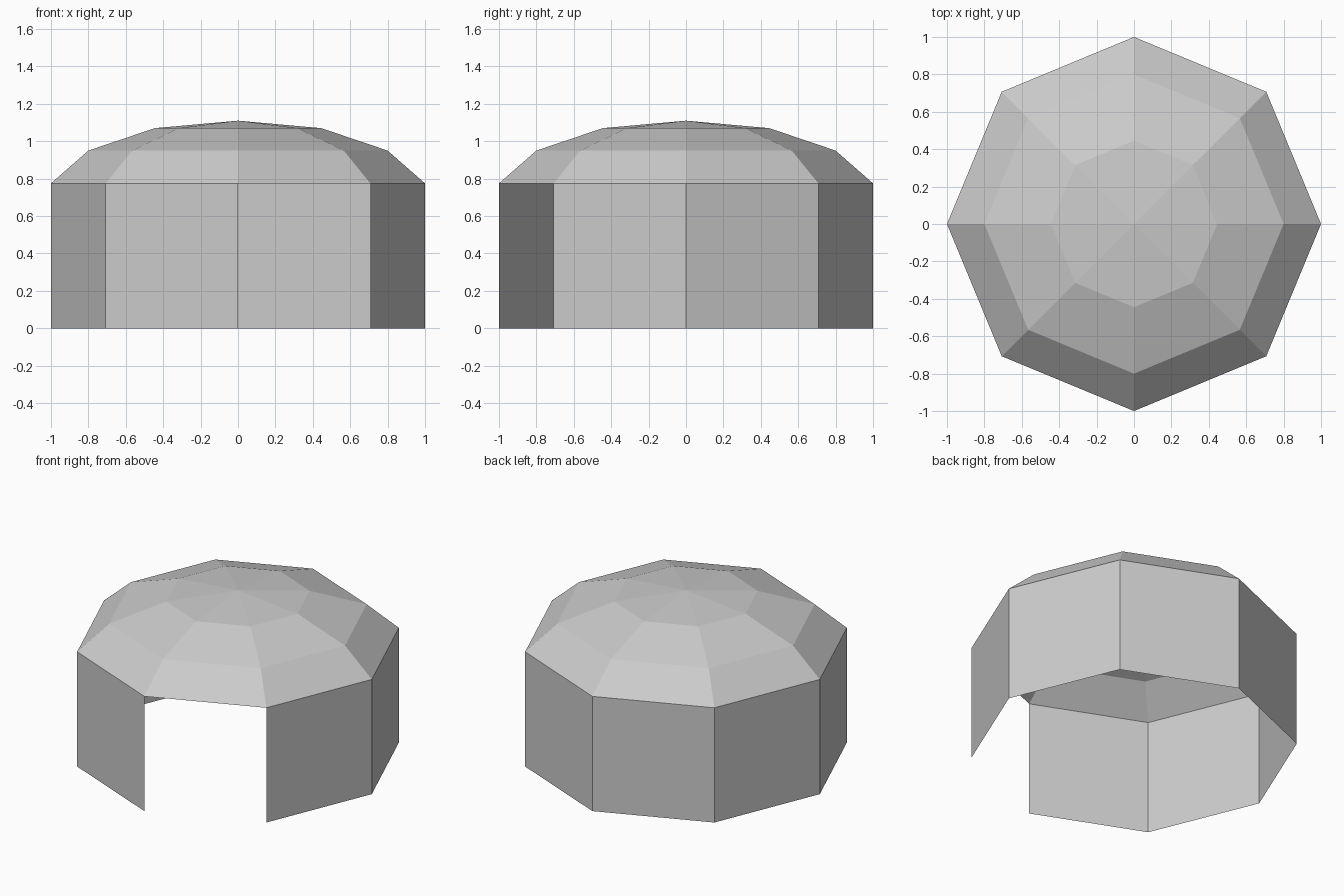
import bpy, bmesh, math

# Remove the default cube
cube = bpy.data.objects.get("Cube")
if cube:
    bpy.data.objects.remove(cube, do_unlink=True)

SIDES = 8
EAVE = 0.775
DOORWAY = 6  # open wall panel, front left of the building

grey = bpy.data.materials.new("plain_grey")
grey.use_nodes = True
colour = (0.6, 0.6, 0.6, 1)
grey.diffuse_color = colour
grey.node_tree.nodes["Principled BSDF"].inputs["Base Color"].default_value = colour


def add_ring(bm, radius, z):
    steps = [math.tau * i / SIDES for i in range(SIDES)]
    return [bm.verts.new((radius * math.cos(a), radius * math.sin(a), z)) for a in steps]


def bridge(bm, lower, upper, skip=None):
    for i in range(SIDES):
        j = (i + 1) % SIDES
        if i != skip:
            bm.faces.new((lower[i], lower[j], upper[j], upper[i]))


def finish(bm, name):
    mesh = bpy.data.meshes.new(name)
    bm.to_mesh(mesh)
    bm.free()
    mesh.materials.append(grey)
    obj = bpy.data.objects.new(name, mesh)
    bpy.context.collection.objects.link(obj)
    return obj


# Thin eight-sided wall with one panel left open
bm = bmesh.new()
bridge(bm, add_ring(bm, 1, 0), add_ring(bm, 1, EAVE), skip=DOORWAY)
finish(bm, "wall")

# Faceted dome roof, open underneath
bm = bmesh.new()
rings = [add_ring(bm, r, z) for r, z in ((1, EAVE), (0.8, 0.95), (0.445, 1.07))]
for lower, upper in zip(rings, rings[1:]):
    bridge(bm, lower, upper)
peak = bm.verts.new((0, 0, 1.11))
for i in range(SIDES):
    bm.faces.new((rings[-1][i], rings[-1][(i + 1) % SIDES], peak))
finish(bm, "dome_roof")
